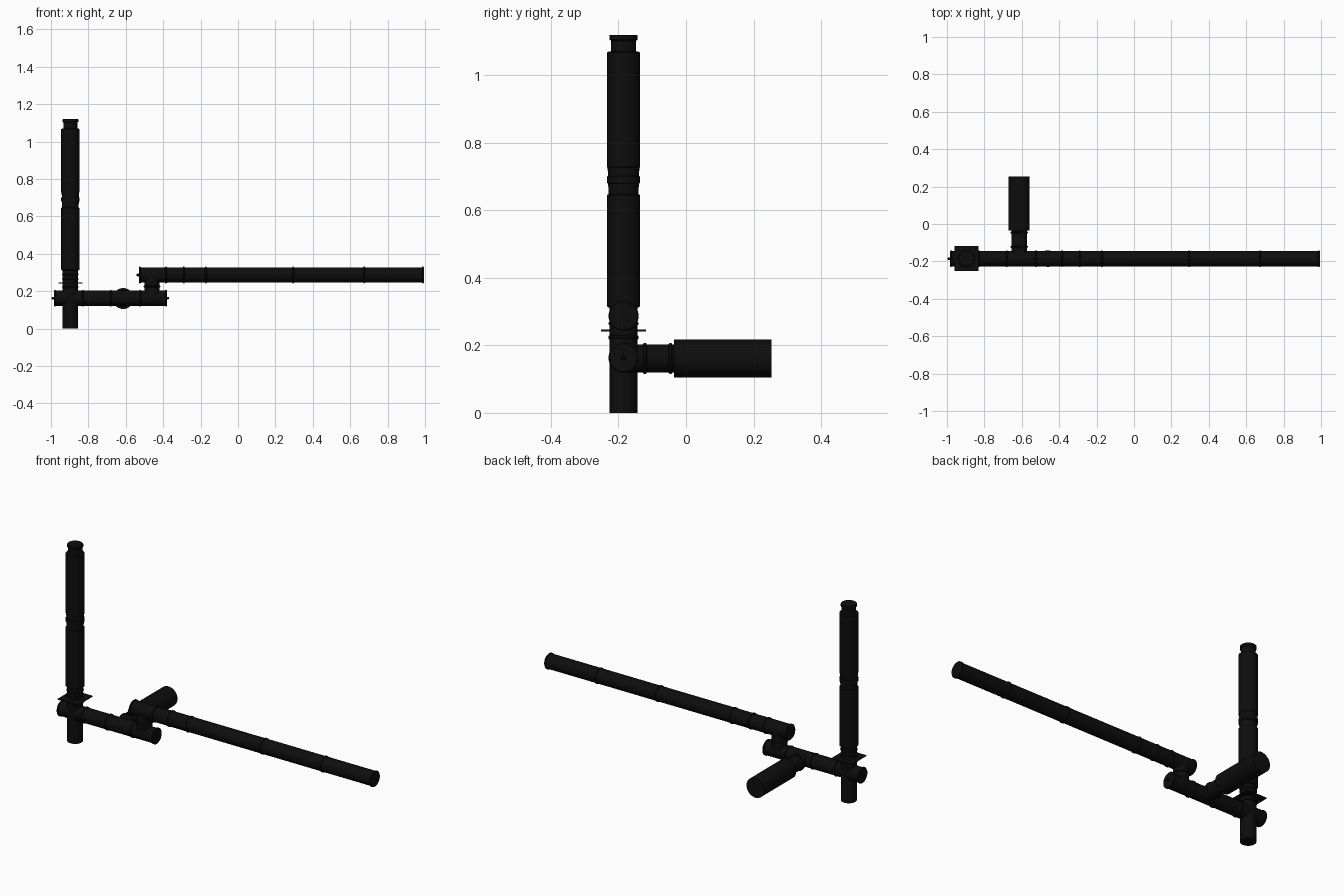
import bpy, bmesh, math
from mathutils import Matrix, Vector

if "Cube" in bpy.data.objects:
    bpy.data.objects.remove(bpy.data.objects["Cube"])

black = bpy.data.materials.new("black_steel")
black.diffuse_color = (0.004, 0.004, 0.004, 1)
black.use_nodes = True
black.node_tree.nodes["Principled BSDF"].inputs["Base Color"].default_value = black.diffuse_color
SIDES = 40
Y = -0.185           # depth of the main flue line
STACK_X, TEE_X, LINK_X = -0.896, -0.614, -0.46
LOW_Z, HIGH_Z = 0.163, 0.287
AXES = {"x": Vector((1, 0, 0)), "y": Vector((0, 1, 0)), "z": Vector((0, 0, 1))}


def finish(ob):
    ob.data.materials.append(black)
    bpy.ops.object.select_all(action="DESELECT")
    ob.select_set(True)
    bpy.context.view_layer.objects.active = ob
    bpy.ops.object.shade_smooth_by_angle(angle=math.radians(35))


def lathe(name, axis, origin, profile):
    """Turn (distance along axis, radius) points into a capped solid."""
    rot = AXES["z"].rotation_difference(AXES[axis]).to_matrix().to_4x4()
    bm = bmesh.new()
    rings = []
    for d, r in profile:
        rings.append([bm.verts.new((r * math.cos(2 * math.pi * i / SIDES),
                                    r * math.sin(2 * math.pi * i / SIDES), d))
                      for i in range(SIDES)])
    for a, b in zip(rings, rings[1:]):
        for i in range(SIDES):
            j = (i + 1) % SIDES
            bm.faces.new((a[i], a[j], b[j], b[i]))
    bm.faces.new(rings[0][::-1])
    bm.faces.new(rings[-1])
    bm.transform(Matrix.Translation(origin) @ rot)
    me = bpy.data.meshes.new(name)
    bm.to_mesh(me)
    bm.free()
    ob = bpy.data.objects.new(name, me)
    bpy.context.collection.objects.link(ob)
    finish(ob)


def pipe(start, end, r, beads, bead_r=0.0445, w=0.005):
    """Straight pipe profile with rounded joint beads."""
    pts = [(start, r)]
    for b in beads:
        pts += [(b - w, r), (b - w * 0.5, bead_r), (b + w * 0.5, bead_r), (b + w, r)]
    return pts + [(end, r)]


# Vertical stack
stack = (STACK_X, Y, 0)
lathe("stack_base_pipe", "z", stack, pipe(0, 0.32, 0.041, [0.222, 0.265, 0.29]))
lathe("stack_lower_section", "z", stack, [(0.312, 0.044), (0.315, 0.049), (0.645, 0.049), (0.648, 0.044)])
lathe("stack_joint", "z", stack,
      [(0.64, 0.044), (0.662, 0.044), (0.672, 0.0455), (0.679, 0.0455), (0.681, 0.049),
       (0.700, 0.049), (0.702, 0.0455), (0.71, 0.0455), (0.72, 0.047), (0.73, 0.047)])
lathe("stack_upper_section", "z", stack, [(0.725, 0.044), (0.728, 0.049), (1.067, 0.049), (1.07, 0.044)])
lathe("stack_top_collar", "z", stack,
      [(1.06, 0.037), (1.102, 0.037), (1.106, 0.042), (1.118, 0.042), (1.12, 0.040)])

# Square wall plate on the stack
bpy.ops.mesh.primitive_cube_add(size=1, location=(STACK_X, Y, 0.244))
plate = bpy.context.object
plate.name = "stack_flange_plate"
plate.scale = (0.127, 0.134, 0.005)
finish(plate)

# Lower horizontal run
lathe("lower_pipe", "x", (0, Y, LOW_Z),
      pipe(-0.984, -0.38, 0.041, [-0.978, -0.83, -0.68, -0.522, -0.385]))

# Vertical link between the two runs
lathe("link_pipe", "z", (LINK_X, Y, 0), pipe(LOW_Z, HIGH_Z, 0.041, [0.225]))

# Upper long run
lathe("upper_pipe", "x", (0, Y, HIGH_Z),
      pipe(-0.53, 0.994, 0.041, [-0.524, -0.385, -0.29, -0.172, 0.295, 0.675, 0.988]))

# End cap knobs
for name, x, z, side in (("lower_left_knob", -0.984, LOW_Z, -1),
                         ("lower_right_knob", -0.38, LOW_Z, 1),
                         ("upper_left_knob", -0.53, HIGH_Z, -1)):
    prof = [(x - side * 0.004, 0.007), (x + side * 0.008, 0.007), (x + side * 0.012, 0.004)]
    lathe(name, "x", (0, Y, z), sorted(prof))

# Branch toward the back with the wide connector
branch = (TEE_X, 0, 0.161)
lathe("branch_pipe", "y", branch, pipe(Y, -0.03, 0.041, [-0.122, -0.046], 0.046, 0.006))
lathe("branch_sleeve", "y", branch, [(-0.036, 0.056), (0.253, 0.056)])
